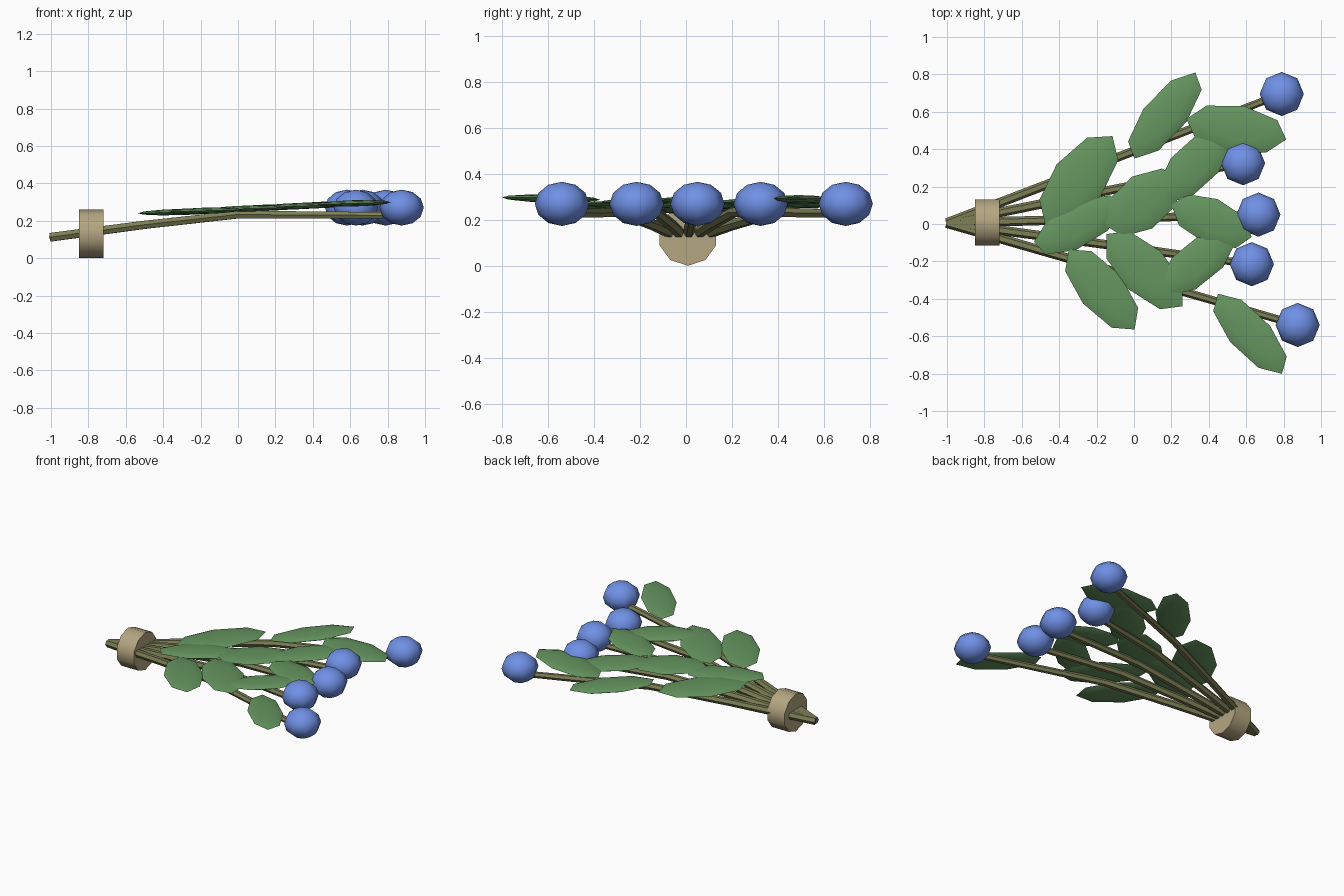
import bpy, bmesh, math
from mathutils import Matrix, Vector

if "Cube" in bpy.data.objects:
    bpy.data.objects.remove(bpy.data.objects["Cube"])


def material(name, rgb):
    m = bpy.data.materials.new(name)
    m.diffuse_color = (*rgb, 1)
    m.use_nodes = True
    m.node_tree.nodes["Principled BSDF"].inputs["Base Color"].default_value = m.diffuse_color
    return m


LEAF = material("leaf_green", (0.13, 0.30, 0.115))
STEM = material("stem_olive", (0.20, 0.21, 0.09))
BLOOM = material("bloom_blue", (0.16, 0.28, 0.79))
TIE = material("tie_straw", (0.46, 0.38, 0.22))


def add_mesh(name, bm, mat, angle):
    bmesh.ops.recalc_face_normals(bm, faces=bm.faces)
    me = bpy.data.meshes.new(name)
    bm.to_mesh(me)
    bm.free()
    me.materials.append(mat)
    ob = bpy.data.objects.new(name, me)
    bpy.context.collection.objects.link(ob)
    bpy.ops.object.select_all(action='DESELECT')
    bpy.context.view_layer.objects.active = ob
    ob.select_set(True)
    bpy.ops.object.shade_smooth_by_angle(angle=math.radians(angle))


def ball(name, centre, ax, ay, az, mat, angle):
    """Eight-sided sphere stretched along three given axes."""
    bm = bmesh.new()
    bmesh.ops.create_uvsphere(bm, u_segments=8, v_segments=6, radius=1)
    m = Matrix((ax, ay, az)).transposed().to_4x4()
    bmesh.ops.transform(bm, matrix=Matrix.Translation(centre) @ m, verts=bm.verts)
    add_mesh(name, bm, mat, angle)


# Blooms and the stems that carry them
blooms = [(0.79, 0.695), (0.583, 0.325), (0.665, 0.05), (0.63, -0.215), (0.875, -0.54)]
for i, (x, y) in enumerate(blooms):
    ball(f"bloom_{i}", (x, y, 0.27), (0.118, 0, 0), (0, 0.118, 0), (0, 0, 0.096), BLOOM, 60)

    cu = bpy.data.curves.new(f"stem_{i}", 'CURVE')
    cu.dimensions = '3D'
    cu.bevel_depth = 0.025
    cu.bevel_resolution = 1
    cu.use_fill_caps = True
    sp = cu.splines.new('POLY')
    path = [(-1, 0.112, 1.05), (-0.5, 0.178, 1), (0, 0.233, 0.95), (x, 0.228, 0.8)]
    sp.points.add(len(path) - 1)
    for p, (px, pz, r) in zip(sp.points, path):
        t = (px + 1) / (x + 1)
        p.co = (px, 0.005 + (y - 0.005) * t, pz, 1)
        p.radius = r
    cu.materials.append(STEM)
    ob = bpy.data.objects.new(f"stem_{i}", cu)
    bpy.context.collection.objects.link(ob)
    bpy.ops.object.select_all(action='DESELECT')
    bpy.context.view_layer.objects.active = ob
    ob.select_set(True)
    bpy.ops.object.convert(target='MESH')
    bpy.ops.object.shade_flat()

# Leaves: centre, long half-axis, short half-axis (seen from above)
leaves = [
    ((0.165, 0.58), (0.163, 0.23), (-0.115, 0.035)),
    ((0.547, 0.507), (0.267, -0.055), (0.043, 0.123)),
    ((0.325, 0.315), (0.155, 0.203), (-0.128, 0.037)),
    ((-0.295, 0.235), (0.18, 0.235), (-0.118, 0.085)),
    ((-0.30, -0.005), (0.235, 0.09), (-0.01, -0.134)),
    ((0.045, 0.115), (0.203, 0.118), (0.053, -0.139)),
    ((-0.173, -0.35), (0.176, -0.214), (-0.10, -0.075)),
    ((0.056, -0.247), (0.203, -0.193), (-0.086, -0.102)),
    ((0.415, 0.015), (0.214, -0.085), (0.032, 0.118)),
    ((0.34, -0.205), (0.203, 0.107), (-0.01, -0.144)),
    ((0.62, -0.587), (0.171, -0.214), (0.107, 0.043)),
]
TILT = 0.03
for i, ((x, y), a, b) in enumerate(leaves):
    ball(f"leaf_{i}", (x, y, 0.262 + 0.05 * x), (*a, a[0] * TILT), (*b, b[0] * TILT),
         (0, 0, 0.017), LEAF, 50)

# Ten-sided tie around the stems
bm = bmesh.new()
bmesh.ops.create_cone(bm, cap_ends=True, segments=10, radius1=0.13, radius2=0.13, depth=0.132)
bmesh.ops.transform(bm, matrix=Matrix.Translation((-0.785, 0.008, 0.131))
                    @ Matrix.Rotation(math.pi / 2, 4, 'Y'), verts=bm.verts)
# put a corner at the very bottom
low = min(v.co.z for v in bm.verts)
if low > 0.004:
    bmesh.ops.rotate(bm, cent=(-0.785, 0.008, 0.131),
                     matrix=Matrix.Rotation(math.pi / 10, 3, 'X'), verts=bm.verts)
add_mesh("tie_band", bm, TIE, 40)
